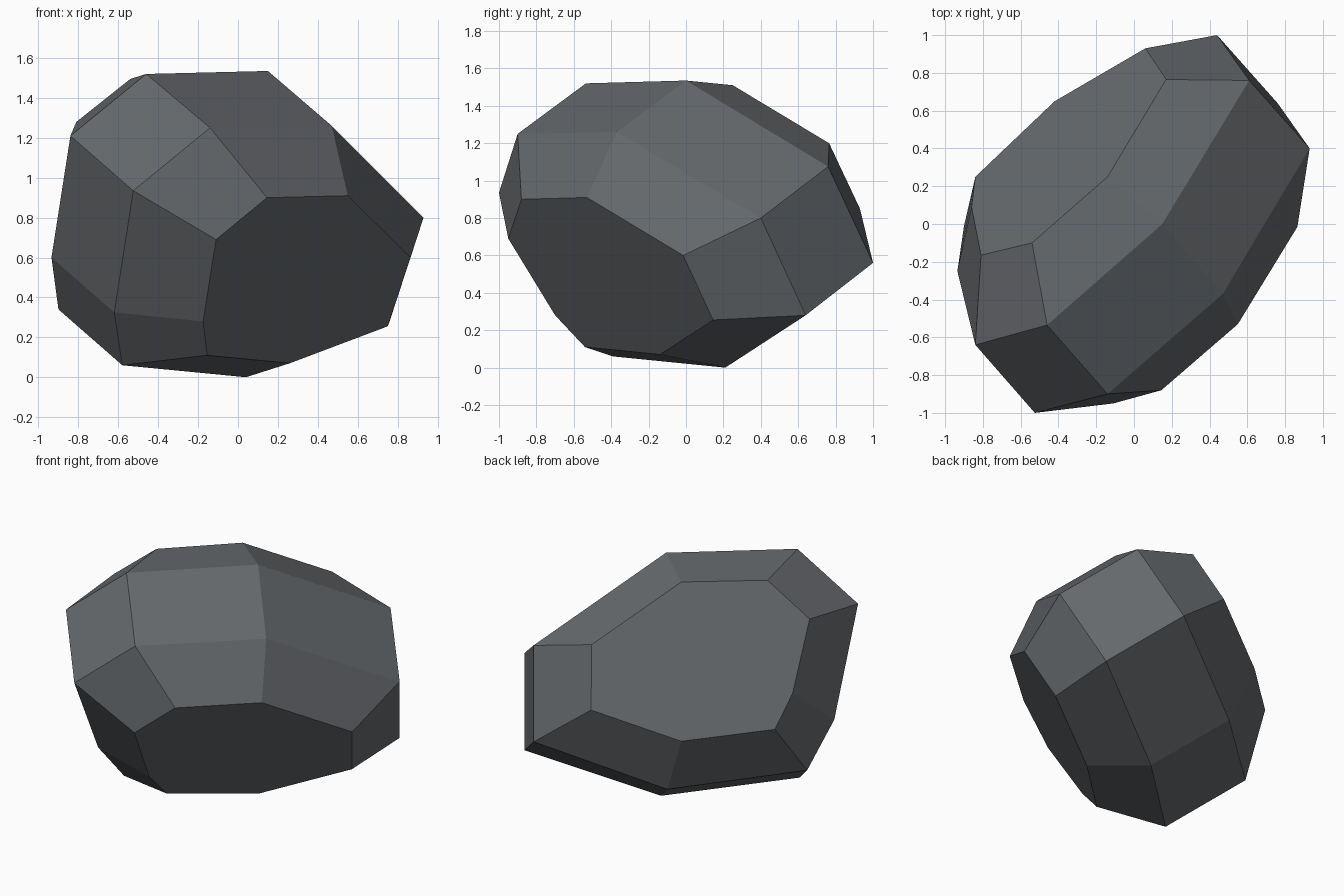
import bpy
import bmesh

# Remove the default cube only
default_cube = bpy.data.objects.get("Cube")
if default_cube:
    bpy.data.objects.remove(default_cube, do_unlink=True)


def make_material(name, colour):
    """One plain flat colour for viewport and render."""
    material = bpy.data.materials.new(name)
    material.use_nodes = True
    material.diffuse_color = colour
    shader = next(n for n in material.node_tree.nodes if n.type == 'BSDF_PRINCIPLED')
    shader.inputs["Base Color"].default_value = colour
    return material


def loft(name, rings, material):
    """Join matching rings with quads and close both ends with a flat cap."""
    bm = bmesh.new()
    loops = [[bm.verts.new(point) for point in ring] for ring in rings]
    for ring, following in zip(loops, loops[1:]):
        for i in range(len(ring)):
            j = (i + 1) % len(ring)
            bm.faces.new((ring[i], ring[j], following[j], following[i]))
    bm.faces.new(loops[0])
    bm.faces.new(loops[-1])
    bmesh.ops.recalc_face_normals(bm, faces=bm.faces)
    mesh = bpy.data.meshes.new(name)
    bm.to_mesh(mesh)
    bm.free()
    mesh.materials.append(material)
    mesh.shade_flat()
    rock = bpy.data.objects.new(name, mesh)
    bpy.context.collection.objects.link(rock)
    return rock


# Cross-sections of the boulder, each running the same way round its long axis
back_cap = [
    (-0.81, -0.165, 1.28), (-0.54, -0.10, 1.495), (-0.14, 0.25, 1.51), (0.17, 0.765, 1.20),
    (0.06, 0.93, 0.85), (-0.42, 0.65, 0.66), (-0.84, 0.25, 0.70), (-0.86, 0.09, 0.885),
]
back_shoulder = [
    (-0.84, -0.64, 1.21), (-0.46, -0.535, 1.52), (0.15, 0, 1.535), (0.61, 0.76, 1.075),
    (0.44, 1, 0.56), (-0.27, 0.585, 0.27), (-0.90, -0.01, 0.34), (-0.935, -0.25, 0.60),
]
front_shoulder = [
    (-0.525, -1, 0.935), (-0.14, -0.90, 1.25), (0.47, -0.37, 1.26), (0.93, 0.40, 0.80),
    (0.76, 0.64, 0.28), (0.04, 0.21, 0), (-0.58, -0.39, 0.06), (-0.62, -0.61, 0.325),
]
front_cap = [
    (-0.11, -0.95, 0.69), (0.145, -0.88, 0.90), (0.55, -0.53, 0.91), (0.865, -0.015, 0.60),
    (0.75, 0.145, 0.255), (0.26, -0.14, 0.07), (-0.155, -0.54, 0.11), (-0.175, -0.70, 0.28),
]

stone_grey = make_material("stone grey", (0.13, 0.14, 0.15, 1))
loft("boulder", [back_cap, back_shoulder, front_shoulder, front_cap], stone_grey)
